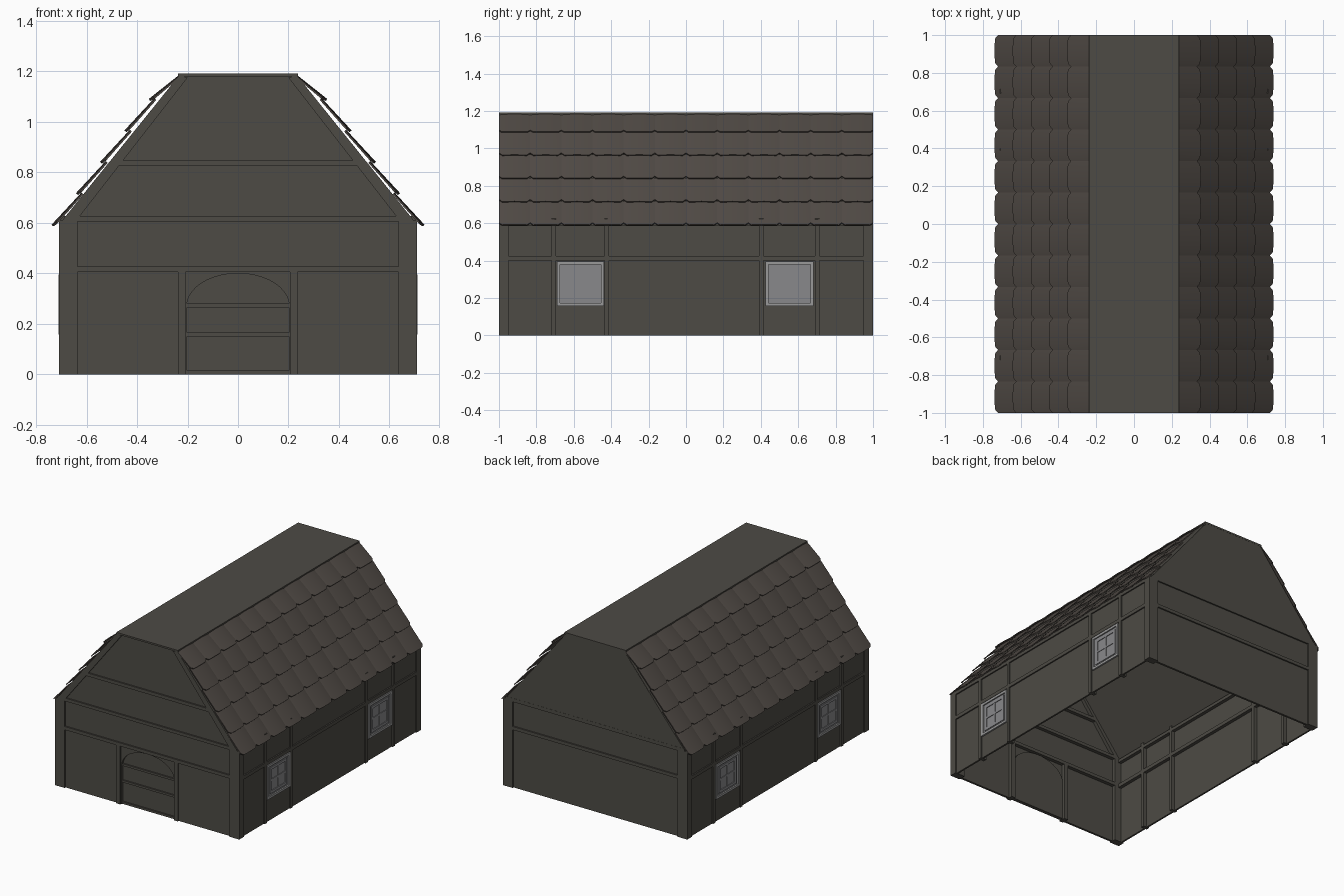
import bpy, bmesh, math
from mathutils import Vector

if "Cube" in bpy.data.objects:
    bpy.data.objects.remove(bpy.data.objects["Cube"])


def material(name, rgb):
    m = bpy.data.materials.new(name)
    m.diffuse_color = (*rgb, 1)
    m.use_nodes = True
    m.node_tree.nodes["Principled BSDF"].inputs["Base Color"].default_value = m.diffuse_color
    return m


WALL = material("dark_plaster", (0.075, 0.070, 0.059))
TILE = material("roof_tile", (0.080, 0.068, 0.059))
FRAME = material("window_frame", (0.32, 0.32, 0.32))
GLASS = material("window_glass", (0.25, 0.25, 0.26))


def finish(name, bm, mat):
    bmesh.ops.recalc_face_normals(bm, faces=bm.faces)
    me = bpy.data.meshes.new(name)
    bm.to_mesh(me)
    bm.free()
    me.materials.append(mat)
    ob = bpy.data.objects.new(name, me)
    bpy.context.collection.objects.link(ob)
    return ob


def add_box(bm, x0, x1, y0, y1, z0, z1):
    vs = bmesh.ops.create_cube(bm, size=1)["verts"]
    for v in vs:
        v.co = Vector(((x0 + x1) / 2 + v.co.x * (x1 - x0),
                       (y0 + y1) / 2 + v.co.y * (y1 - y0),
                       (z0 + z1) / 2 + v.co.z * (z1 - z0)))


def boxes(name, mat, items):
    bm = bmesh.new()
    for b in items:
        add_box(bm, *b)
    return finish(name, bm, mat)


def add_prism(bm, pts, y0, y1):
    # Outline in the x-z plane, extruded along y
    f = bm.faces.new([bm.verts.new((x, y0, z)) for x, z in pts])
    r = bmesh.ops.extrude_face_region(bm, geom=[f])
    for v in r["geom"]:
        if isinstance(v, bmesh.types.BMVert):
            v.co.y = y1


def prism(name, mat, pts, y0, y1):
    bm = bmesh.new()
    add_prism(bm, pts, y0, y1)
    return finish(name, bm, mat)


# Gable walls: the front one has an arched doorway
gable = [(0.70, 0), (0.70, 0.60), (0.225, 1.18),
         (-0.225, 1.18), (-0.70, 0.60), (-0.70, 0)]
arch = [(0.203 * math.cos(a), 0.27 + 0.13 * math.sin(a))
        for a in [math.pi - math.pi * i / 20 for i in range(21)]]
doorway = [(-0.203, 0)] + arch + [(0.203, 0)]
prism("front_wall", WALL, gable + doorway, -0.99, -0.975)
prism("back_wall", WALL, gable, 0.975, 0.99)
prism("back_gable", WALL, [(0.70, 0.60), (0.225, 1.18), (-0.225, 1.18), (-0.70, 0.60)],
      0.985, 0.999)

# Arched door with two rails
prism("door", WALL, doorway, -0.975, -0.96)
boxes("door_rails", WALL, [(-0.203, 0.203, -0.985, -0.97, z, z + 0.015)
                           for z in (0.0, 0.15, 0.265)])

# Side walls
boxes("side_walls", WALL, [(s * 0.695 - 0.006, s * 0.695 + 0.006, -0.99, 0.99, 0, 0.61)
                           for s in (-1, 1)])

# Timber framing of the long sides
side = []
for s in (-1, 1):
    lo, hi = sorted((s * 0.665, s * 0.71))
    for y0, y1 in ((-0.72, -0.695), (-0.435, -0.413), (0.39, 0.415), (0.69, 0.715)):
        side.append((lo, hi, y0, y1, 0, 0.625))
    for z0, z1 in ((0.40, 0.425), (0.585, 0.607)):
        side.append((lo, hi, -0.99, 0.99, z0, z1))
boxes("side_timbers", WALL, side)

# Corner posts
boxes("corner_posts", WALL,
      [(min(s * 0.635, s * 0.71), max(s * 0.635, s * 0.71), min(t * 0.95, t), max(t * 0.95, t),
        0, 0.61) for s in (-1, 1) for t in (-1, 1)])

# Horizontal beams and door posts of the gable ends
front = [(-0.66, 0.66, -1, -0.95, 0.405, 0.428), (-0.69, 0.69, -1, -0.95, 0.605, 0.627),
         (-0.50, 0.50, -1, -0.95, 0.825, 0.848)]
front += [(a, a + 0.03, -1, -0.95, 0, 0.41) for a in (-0.238, 0.206)]
boxes("front_timbers", WALL, front)
boxes("back_beams", WALL, [(-0.66, 0.66, 0.95, 1, 0.405, 0.428),
                           (-0.69, 0.69, 0.95, 1, 0.60, 0.625)])

# Sloping rafters on the front gable
bm = bmesh.new()
for s in (-1, 1):
    add_prism(bm, [(s * x, z) for x, z in
                   ((0.632, 0.62), (0.70, 0.605), (0.235, 1.182), (0.20, 1.175))], -1, -0.95)
finish("front_rafters", bm, WALL)

# Roof boards under the tiles, and the flat top
bm = bmesh.new()
for s in (-1, 1):
    add_prism(bm, [(s * x, z) for x, z in
                   ((0.685, 0.60), (0.698, 0.60), (0.228, 1.18), (0.212, 1.18))], -0.998, 0.998)
finish("roof_boards", bm, WALL)
boxes("flat_roof_top", WALL, [(-0.237, 0.237, -1, 1, 1.179, 1.191)])

# Overlapping rows of slightly bowed tiles with clipped lower corners
ROWS, COLS = 5, 12
W = 2 / COLS
steps = [(0, 0.020, -0.006), (0.10, 0.002, -0.003), (0.3, 0, 0), (0.5, 0, 0.001),
         (0.7, 0, 0), (0.90, 0.002, -0.003), (1, 0.020, -0.006)]
bm = bmesh.new()
for s in (-1, 1):
    for r in range(ROWS):
        bx, bz = 0.738 - 0.0962 * r, 0.592 + 0.1245 * r
        rise = 0.128 if r < ROWS - 1 else 0.094
        low, top = Vector((bx, 0, bz)), Vector((bx - 0.118, 0, bz + rise))
        along = (top - low).normalized()
        out = Vector((along.z, 0, -along.x))
        for c in range(COLS):
            rings = []
            for thick in (0, -0.007):
                a, b = [], []
                for u, cut, bow in steps:
                    y = Vector((0, -1 + W * (c + u), 0))
                    p = low + along * cut + out * (bow + thick) + y
                    q = top + out * (bow * 0.5 + thick) + y
                    a.append(bm.verts.new((s * p.x, p.y, p.z)))
                    b.append(bm.verts.new((s * q.x, q.y, q.z)))
                rings.append((a, b))
            (a, b), (d, e) = rings
            n = len(steps)
            for i in range(n - 1):
                bm.faces.new((a[i], a[i + 1], b[i + 1], b[i]))
                bm.faces.new((d[i], e[i], e[i + 1], d[i + 1]))
                bm.faces.new((a[i], d[i], d[i + 1], a[i + 1]))
                bm.faces.new((b[i], b[i + 1], e[i + 1], e[i]))
            for i in (0, n - 1):
                bm.faces.new((a[i], b[i], e[i], d[i]))
tiles = finish("roof_tiles", bm, TILE)
bpy.context.view_layer.objects.active = tiles
tiles.select_set(True)
bpy.ops.object.shade_smooth_by_angle(angle=math.radians(30))

# Windows: outer frame, sash with cross bars, and glass
frames, panes = [], []
Z0, Z1 = 0.157, 0.396


def border(items, x0, x1, y0, y1, z0, z1, t):
    items += [(x0, x1, y0, y1, z0, z0 + t), (x0, x1, y0, y1, z1 - t, z1),
              (x0, x1, y0, y0 + t, z0 + t, z1 - t), (x0, x1, y1 - t, y1, z0 + t, z1 - t)]


for s in (-1, 1):
    for y0, y1 in ((-0.69, -0.438), (0.425, 0.682)):
        def span(a, b):
            return min(s * a, s * b), max(s * a, s * b)
        border(frames, *span(0.695, 0.712), y0, y1, Z0, Z1, 0.016)
        panes.append((*span(0.695, 0.703), y0 + 0.016, y1 - 0.016, Z0 + 0.016, Z1 - 0.016))
        border(panes, *span(0.700, 0.708), y0 + 0.032, y1 - 0.032, Z0 + 0.028, Z1 - 0.028, 0.018)
        ym, zm = (y0 + y1) / 2, (Z0 + Z1) / 2
        panes.append((*span(0.700, 0.707), ym - 0.007, ym + 0.007, Z0 + 0.045, Z1 - 0.045))
        panes.append((*span(0.700, 0.707), y0 + 0.05, y1 - 0.05, zm - 0.007, zm + 0.007))
boxes("window_frames", FRAME, frames)
boxes("window_panes", GLASS, panes)
